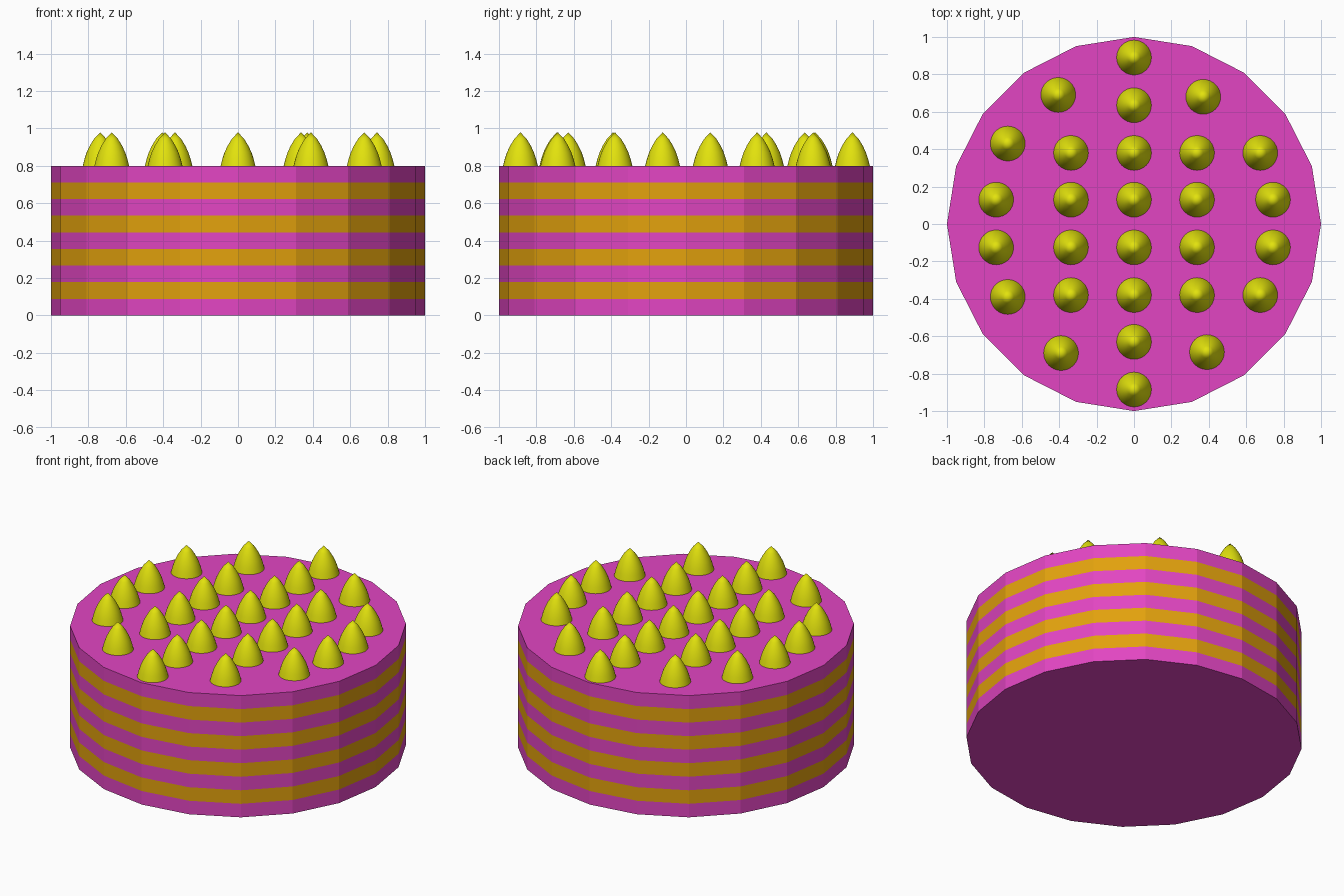
import bpy, bmesh
from math import cos, sin, tau

if "Cube" in bpy.data.objects:
    bpy.data.objects.remove(bpy.data.objects["Cube"])

SIDES, LAYERS, HEIGHT = 20, 9, 0.8


def material(name, color):
    m = bpy.data.materials.new(name)
    m.diffuse_color = (*color, 1)
    m.use_nodes = True
    m.node_tree.nodes["Principled BSDF"].inputs["Base Color"].default_value = m.diffuse_color
    return m


pink = material("pink_icing", (0.76, 0.06, 0.54))
gold = material("gold_sponge", (0.76, 0.36, 0.004))
yellow = material("yellow_cream", (0.76, 0.76, 0.004))


def lathe(name, profile, sides, mats, loc=(0, 0, 0), cap_top=True, cap_base=True):
    """Revolve (radius, z) points; bands alternate between the materials."""
    bm = bmesh.new()
    rings = []
    for r, z in profile:
        n = 1 if r == 0 else sides
        rings.append([bm.verts.new((r * cos(tau * i / sides), r * sin(tau * i / sides), z))
                      for i in range(n)])
    for k, (a, b) in enumerate(zip(rings, rings[1:])):
        for i in range(sides):
            j = (i + 1) % sides
            quad = [a[i], a[j], b[0]] if len(b) == 1 else [a[i], a[j], b[j], b[i]]
            bm.faces.new(quad).material_index = k % len(mats)
    if cap_base:
        bm.faces.new(rings[0][::-1])
    if cap_top and len(rings[-1]) > 1:
        bm.faces.new(rings[-1])
    me = bpy.data.meshes.new(name)
    bm.to_mesh(me)
    bm.free()
    for m in mats:
        me.materials.append(m)
    ob = bpy.data.objects.new(name, me)
    ob.location = loc
    bpy.context.collection.objects.link(ob)
    return ob


# Striped layer cake
lathe("cake_body", [(1, HEIGHT * i / LAYERS) for i in range(LAYERS + 1)], SIDES, [pink, gold])

# Cream drops: regular grid in the middle, loose ring outside
spots = [(x, y) for x in (-0.337, 0, 0.337) for y in (-0.38, -0.125, 0.13, 0.38)]
spots += [(0, 0.89), (0, 0.635), (0, -0.63), (0, -0.885),
          (-0.405, 0.69), (0.37, 0.68), (-0.39, -0.69), (0.39, -0.685),
          (-0.675, 0.43), (0.675, 0.38), (-0.675, -0.39), (0.675, -0.38),
          (-0.737, 0.13), (0.743, 0.13), (-0.737, -0.125), (0.743, -0.125)]
drop = [(0.093, 0), (0.084, 0.036), (0.072, 0.072), (0.055, 0.108), (0.033, 0.144), (0, 0.179)]
for n, (x, y) in enumerate(spots):
    ob = lathe(f"cream_drop_{n + 1}", drop, 32, [yellow], (x, y, HEIGHT))
    ob.data.polygons.foreach_set("use_smooth", [len(p.vertices) < 5 for p in ob.data.polygons])
